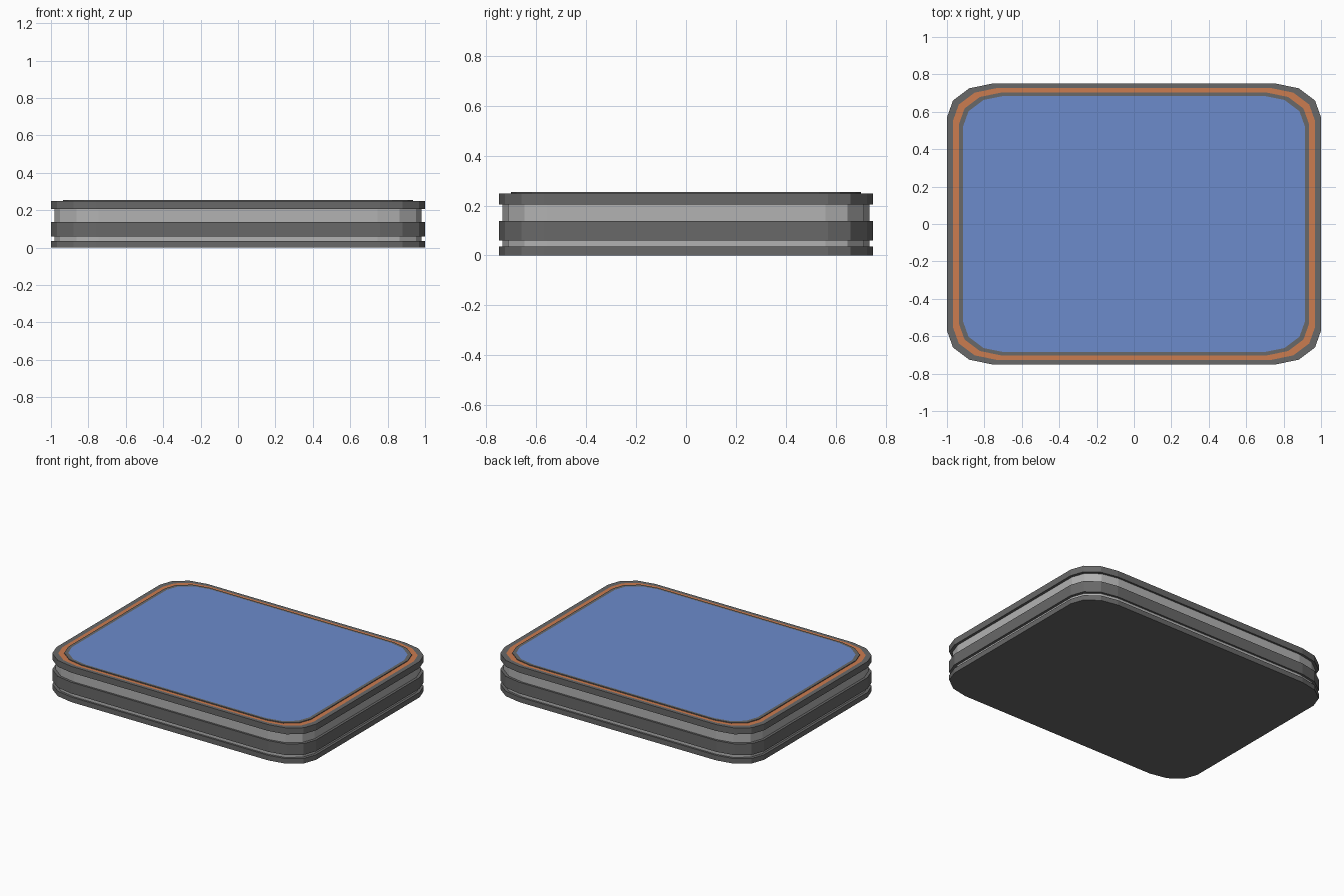
import bpy, bmesh
from math import sin, cos, pi

if "Cube" in bpy.data.objects:
    bpy.data.objects.remove(bpy.data.objects["Cube"])

# Rounded outline: elliptical corners, three flat segments each
def outline(scale):
    pts = []
    for sx, sy, start in ((1, 1, 0), (-1, 1, 90), (-1, -1, 180), (1, -1, 270)):
        for i in range(4):
            a = (start + 30 * i) * pi / 180
            pts.append((scale * (sx * 0.76 + 0.24 * cos(a)),
                        scale * (sy * 0.57 + 0.18 * sin(a))))
    return pts

def material(name, color):
    m = bpy.data.materials.new(name)
    m.diffuse_color = (*color, 1)
    m.use_nodes = True
    m.node_tree.nodes["Principled BSDF"].inputs["Base Color"].default_value = m.diffuse_color
    return m

# Skin a list of (outline scale, height) rings, optionally closing the ends
def loft(name, profile, mat=None, bottom=False, top=False):
    bm = bmesh.new()
    rings = [[bm.verts.new((x, y, z)) for x, y in outline(s)] for s, z in profile]
    for a, b in zip(rings, rings[1:]):
        for j in range(len(a)):
            k = (j + 1) % len(a)
            bm.faces.new((a[j], a[k], b[k], b[j]))
    if bottom:
        bm.faces.new(rings[0][::-1])
    if top:
        bm.faces.new(rings[-1])
    mesh = bpy.data.meshes.new(name)
    bm.to_mesh(mesh)
    bm.free()
    ob = bpy.data.objects.new(name, mesh)
    bpy.context.collection.objects.link(ob)
    if mat:
        mesh.materials.append(mat)
    return ob

dark = material("dark_grey", (0.14, 0.14, 0.14))
light = material("light_grey", (0.45, 0.45, 0.45))
orange = material("orange", (0.6, 0.2, 0.08))
blue = material("blue", (0.15, 0.26, 0.6))

# Stacked dark bands
loft("base_plate", [(1, 0), (1, 0.035), (0.98, 0.035)], dark, bottom=True)
loft("middle_band", [(0.982, 0.06), (1, 0.06), (1, 0.138), (0.982, 0.138)], dark)
loft("top_rim", [(0.982, 0.205), (1, 0.205), (1, 0.249), (0.968, 0.249)], dark)

# Recessed light grooves between the bands
loft("lower_groove", [(0.982, 0.035), (0.982, 0.06)], light)
loft("upper_groove", [(0.982, 0.138), (0.982, 0.205)], light)

# Top face: trim, bezel and panel
loft("trim_ring", [(0.968, 0.249), (0.936, 0.249)], orange)
loft("panel_bezel", [(0.936, 0.249), (0.936, 0.254), (0.914, 0.254)], dark)
loft("top_panel", [(0.914, 0.254), (0.91, 0.254)], blue, top=True)
